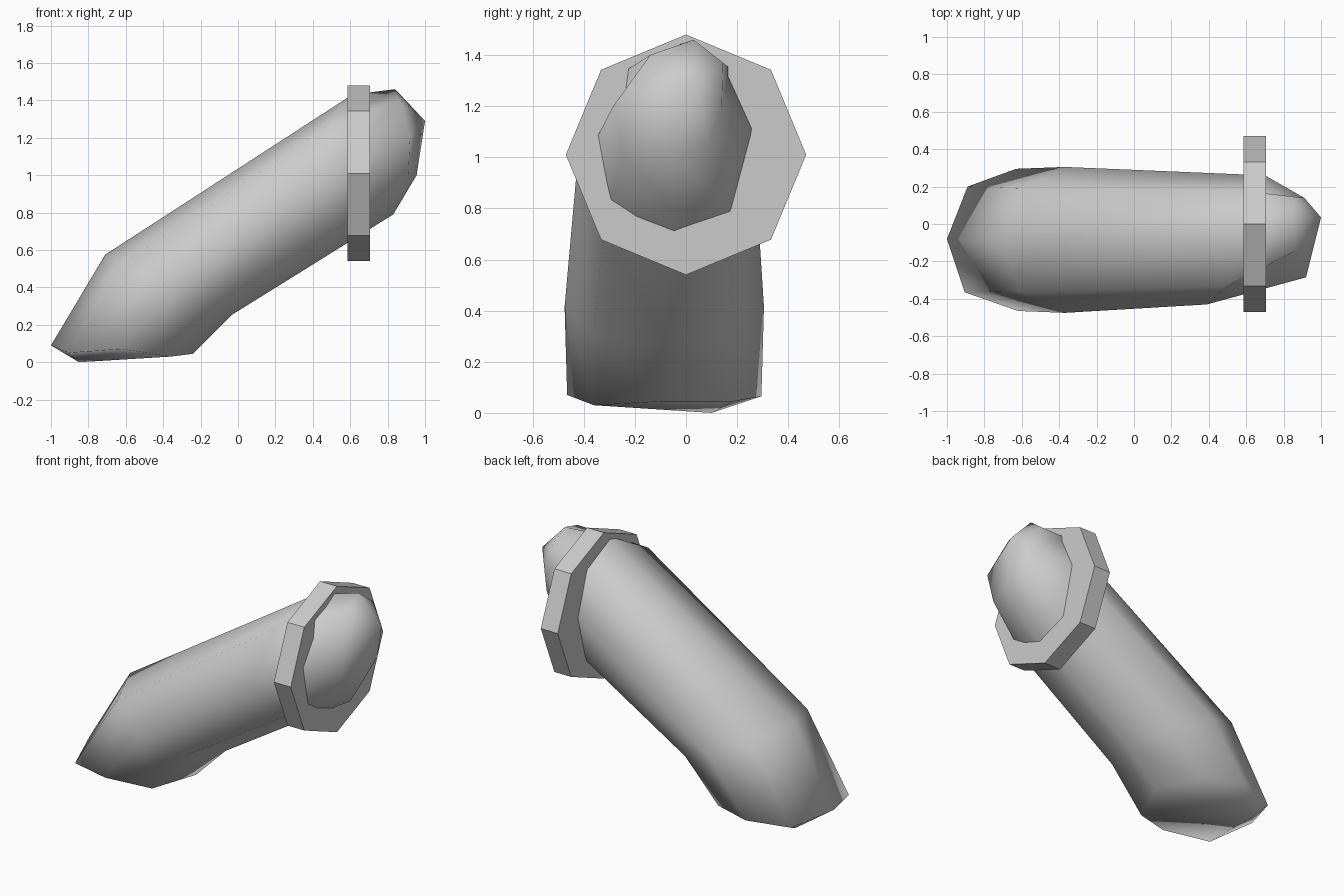
import bpy, bmesh, math

if "Cube" in bpy.data.objects:
    bpy.data.objects.remove(bpy.data.objects["Cube"])


def finish(name, bm, smooth):
    bmesh.ops.recalc_face_normals(bm, faces=bm.faces)
    mesh = bpy.data.meshes.new(name)
    bm.to_mesh(mesh)
    bm.free()
    for p in mesh.polygons:
        p.use_smooth = smooth
    obj = bpy.data.objects.new(name, mesh)
    bpy.context.collection.objects.link(obj)
    return obj


def loft(name, rings, start, end):
    """Skin matching rings and close both ends with a fan to a point."""
    bm = bmesh.new()
    loops = [[bm.verts.new(c) for c in ring] for ring in rings]
    n = len(loops[0])
    for a, b in zip(loops, loops[1:]):
        for i in range(n):
            j = (i + 1) % n
            bm.faces.new((a[i], a[j], b[j], b[i]))
    for loop, tip in ((loops[0], start), (loops[-1], end)):
        t = bm.verts.new(tip)
        for i in range(n):
            bm.faces.new((loop[i], loop[(i + 1) % n], t))
    return finish(name, bm, True)


# Slanted body: each section runs top, back, bottom, front
foot = [(-1.0, -.08, .09), (-.89, .2, .05), (-.63, .295, .065), (-.36, .185, .045),
        (-.24, -.085, .045), (-.36, -.36, .03), (-.62, -.465, .07), (-.905, -.365, .05)]
lower = [(-.37 - .34 * math.cos(a), -.085 + .39 * math.sin(a), .415 + .16 * math.cos(a))
         for a in (i * math.tau / 8 for i in range(8))]
upper = [(.61, -.06, 1.43), (.65, .17, 1.35), (.7, .26, 1.11), (.76, .17, .82),
         (.83, -.04, .79), (.6, -.32, .75), (.39, -.43, .92), (.5, -.33, 1.28)]
head = [(.84, .03, 1.46), (.86, .145, 1.37), (.91, .14, 1.2), (.93, .09, 1.05),
        (.955, -.05, 1.0), (.91, -.24, 1.0), (.92, -.285, 1.2), (.87, -.14, 1.4)]
loft("slanted_body", [foot, lower, upper, head], (-.85, .1, 0.0), (1.0, .035, 1.29))

# Octagonal collar around the upper end
bm = bmesh.new()
sides = [[bm.verts.new((x, .47 * math.cos(i * math.tau / 8),
                        1.01 + .47 * math.sin(i * math.tau / 8))) for i in range(8)]
         for x in (.585, .705)]
for s in sides:
    bm.faces.new(s)
for i in range(8):
    j = (i + 1) % 8
    bm.faces.new((sides[0][i], sides[0][j], sides[1][j], sides[1][i]))
finish("collar", bm, False)
